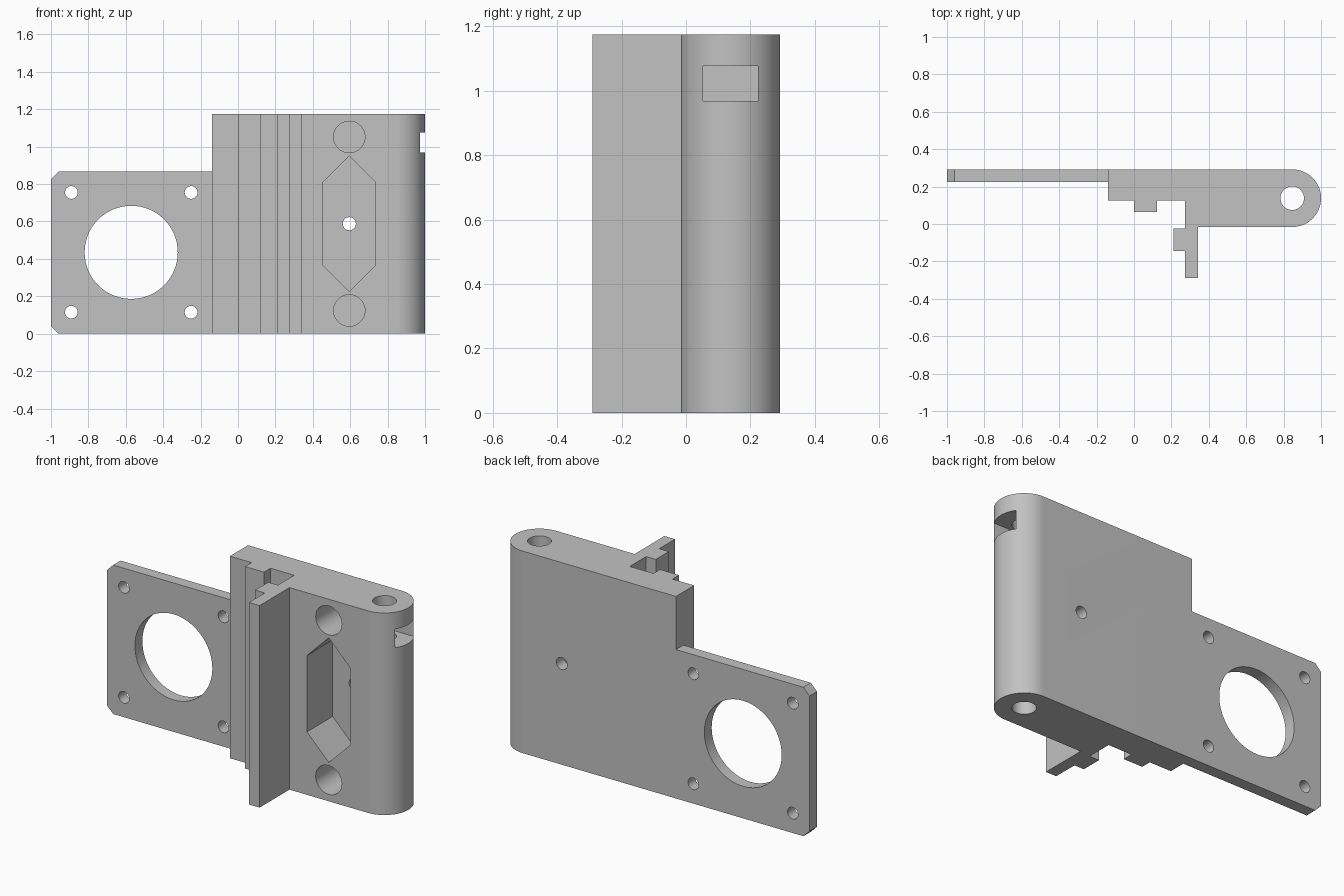
import bpy, bmesh, math
from mathutils import Matrix, Vector

cube = bpy.data.objects.get("Cube")
if cube:
    bpy.data.objects.remove(cube)

grey = bpy.data.materials.new("plain grey")
grey.use_nodes = True
grey.diffuse_color = (0.54, 0.54, 0.54, 1)
grey.node_tree.nodes["Principled BSDF"].inputs["Base Color"].default_value = (0.54, 0.54, 0.54, 1)

BACK, BLOCK_H, PLATE_H = 0.292, 1.175, 0.866
FRONT = -0.016                      # front face of the thick block
ROD = Vector((0.846, 0.138))        # axis of the vertical rod hole


def prism(name, points, start, end, axis="z"):
    """Extrude an outline: (x, y) along z, or (x, z) along y."""
    def place(p, t):
        return (p[0], p[1], t) if axis == "z" else (p[0], t, p[1])
    bm = bmesh.new()
    low = [bm.verts.new(place(p, start)) for p in points]
    high = [bm.verts.new(place(p, end)) for p in points]
    bm.faces.new(low)
    bm.faces.new(high)
    for i in range(len(points)):
        j = (i + 1) % len(points)
        bm.faces.new((low[i], low[j], high[j], high[i]))
    bmesh.ops.recalc_face_normals(bm, faces=bm.faces)
    mesh = bpy.data.meshes.new(name)
    bm.to_mesh(mesh)
    bm.free()
    mesh.materials.append(grey)
    obj = bpy.data.objects.new(name, mesh)
    bpy.context.collection.objects.link(obj)
    return obj


def arc(cx, cy, r, a0=0, a1=360, n=48):
    count = n if a1 - a0 == 360 else n + 1
    angles = [math.radians(a0 + (a1 - a0) * i / n) for i in range(count)]
    return [(cx + r * math.cos(a), cy + r * math.sin(a)) for a in angles]


def combine(target, other, operation):
    mod = target.modifiers.new(operation.lower(), "BOOLEAN")
    mod.operation, mod.solver, mod.object = operation, "EXACT", other
    other.hide_render = True
    bpy.context.view_layer.objects.active = target
    bpy.ops.object.modifier_apply(modifier=mod.name)
    bpy.data.objects.remove(other)


def cut(points, start, end, axis="y"):
    combine(bracket, prism("cutter", points, start, end, axis), "DIFFERENCE")


# Block with a rounded hinge end, stepped rail and front rib
profile = [(-0.14, BACK), (-0.14, 0.125), (0.0, 0.125), (0.0, 0.065),
           (0.122, 0.065), (0.122, 0.125), (0.274, 0.125), (0.274, -0.025),
           (0.212, -0.025), (0.212, -0.145), (0.274, -0.145), (0.274, -0.29),
           (0.342, -0.29), (0.342, FRONT)]
profile += arc(ROD.x, ROD.y, 0.154, -90, 90)
bracket = prism("motor_bracket", profile, 0, BLOCK_H)

# Motor plate with clipped outer corners, joined to the block
c = 0.04
plate = prism("motor_plate", [(-0.1, 0), (-1 + c, 0), (-1, c), (-1, PLATE_H - c),
                              (-1 + c, PLATE_H), (-0.1, PLATE_H)], 0.224, BACK, "y")
combine(bracket, plate, "UNION")

# Motor opening and its four screw holes
cut(arc(-0.571, 0.435, 0.249, n=64), 0.1, 0.5)
for sx in (-1, 1):
    for sz in (-1, 1):
        cut(arc(-0.571 + sx * 0.32, 0.435 + sz * 0.32, 0.034, n=32), 0.1, 0.5)

# Long hexagonal pocket, round pockets above and below, and a through hole
PX, PZ, FLOOR = 0.595, 0.588, 0.22
w, h, tip = 0.14, 0.222, 0.362
cut([(PX, PZ + tip), (PX - w, PZ + h), (PX - w, PZ - h),
     (PX, PZ - tip), (PX + w, PZ - h), (PX + w, PZ + h)], -0.1, FLOOR)
for side in (-1, 1):
    cut(arc(PX, PZ + side * 0.464, 0.084), -0.1, FLOOR)
cut(arc(PX, PZ, 0.035, n=32), 0.1, 0.5)

# Rod hole and the nut slot in the rounded end
cut(arc(ROD.x, ROD.y, 0.063), -0.1, BLOCK_H + 0.1, "z")
cut([(0.76, 0.053), (1.1, 0.053), (1.1, 0.224), (0.76, 0.224)], 0.968, 1.077, "z")

bpy.ops.object.select_all(action="DESELECT")
bracket.select_set(True)
bpy.context.view_layer.objects.active = bracket
bpy.ops.object.shade_smooth_by_angle(angle=math.radians(30))
